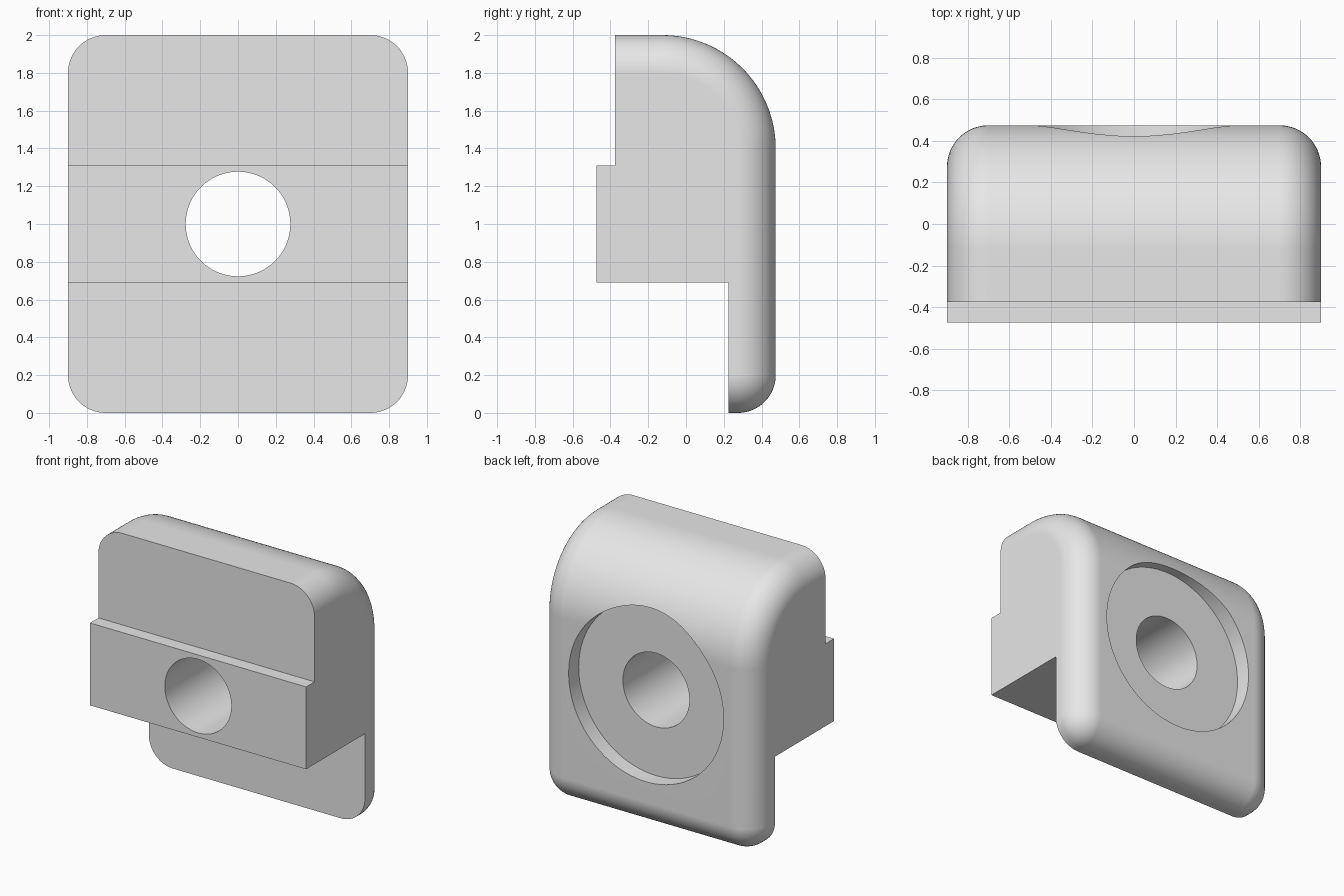
import bpy, bmesh
from math import sin, cos, pi

if "Cube" in bpy.data.objects:
    bpy.data.objects.remove(bpy.data.objects["Cube"], do_unlink=True)

HALF_W, FILLET, BACK = 0.9, 0.2, 0.475
TOP_R = 0.6
HOLE_R, RECESS_R, RECESS_DEPTH = 0.277, 0.645, 0.12
STEPS = 16

grey = bpy.data.materials.new("plain grey")
grey.use_nodes = True
colour = (0.8, 0.8, 0.8, 1)
grey.diffuse_color = colour
grey.node_tree.nodes["Principled BSDF"].inputs["Base Color"].default_value = colour


def loft(name, rings):
    """Solid through a row of closed rings with equal point counts."""
    bm = bmesh.new()
    rows = [[bm.verts.new(p) for p in ring] for ring in rings]
    n = len(rows[0])
    for a, b in zip(rows, rows[1:]):
        for i in range(n):
            j = (i + 1) % n
            bm.faces.new((a[i], a[j], b[j], b[i]))
    bm.faces.new(rows[0])
    bm.faces.new(rows[-1])
    bmesh.ops.remove_doubles(bm, verts=bm.verts, dist=1e-5)
    bmesh.ops.recalc_face_normals(bm, faces=bm.faces)
    mesh = bpy.data.meshes.new(name)
    bm.to_mesh(mesh)
    bm.free()
    mesh.materials.append(grey)
    ob = bpy.data.objects.new(name, mesh)
    bpy.context.collection.objects.link(ob)
    return ob


def arc(cy, cz, r, start, end, steps):
    angles = [start + (end - start) * k / steps for k in range(steps + 1)]
    return [(cy + r * cos(a), cz + r * sin(a)) for a in angles]


def side_profile(inset):
    """Side outline with a big top curve, shrunk by the fillet inset."""
    return ([(-0.7, 2 - inset)]
            + arc(BACK - TOP_R, 2 - TOP_R, TOP_R - inset, pi / 2, 0, 2 * STEPS)
            + arc(BACK - FILLET, FILLET, FILLET - inset, 0, -pi / 2, STEPS)
            + [(-0.7, inset)])


def ring_at(x, outline):
    return [(x, y, z) for y, z in outline]


def cylinder(name, radius, y0, y1, sides=96):
    circle = arc(0, 1, radius, 0, 2 * pi * (sides - 1) / sides, sides - 1)
    return loft(name, [[(x, y, z) for x, z in circle] for y in (y0, y1)])


# Block with rounded side edges
quarter = [(HALF_W - FILLET + FILLET * sin(t), FILLET * (1 - cos(t)))
           for t in (pi / 2 * k / STEPS for k in range(STEPS + 1))]
sections = [(-x, i) for x, i in reversed(quarter)] + quarter
body = loft("clamp_body", [ring_at(x, side_profile(i)) for x, i in sections])

# Stepped front: upper face, projecting ledge, thin lower lip
steps = [(-BACK, 0.69), (0.225, 0.69), (0.225, -0.1), (1, -0.1),
         (1, 2.1), (-0.375, 2.1), (-0.375, 1.31), (-BACK, 1.31)]
step_cutter = loft("step_cutter", [ring_at(x, steps) for x in (-1.1, 1.1)])

# Through hole and round recess in the back
hole_cutter = cylinder("hole_cutter", HOLE_R, -0.8, 0.8)
recess_cutter = cylinder("recess_cutter", RECESS_R, BACK - RECESS_DEPTH, 0.9)

bpy.ops.object.select_all(action='DESELECT')
bpy.context.view_layer.objects.active = body
body.select_set(True)
for cutter, operation in ((step_cutter, 'INTERSECT'),
                          (recess_cutter, 'DIFFERENCE'),
                          (hole_cutter, 'DIFFERENCE')):
    mod = body.modifiers.new(cutter.name, 'BOOLEAN')
    mod.object, mod.operation, mod.solver = cutter, operation, 'EXACT'
    bpy.ops.object.modifier_apply(modifier=mod.name)
    bpy.data.objects.remove(cutter, do_unlink=True)

# Smooth fillets with crisp machined edges
bpy.ops.object.shade_smooth_by_angle(angle=pi / 6)
weighted = body.modifiers.new("even_flats", 'WEIGHTED_NORMAL')
weighted.keep_sharp = True
